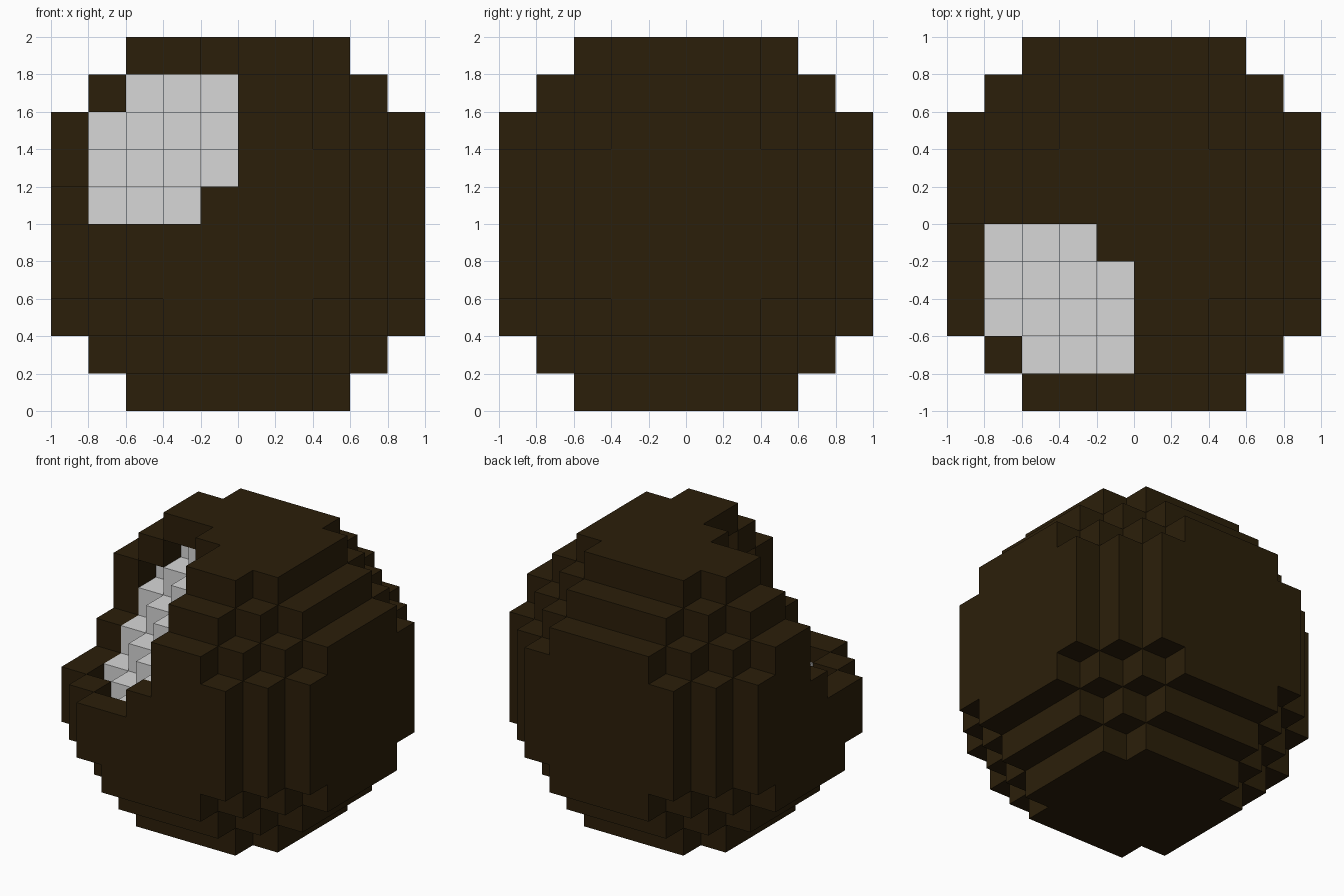
import bpy, bmesh
from mathutils import Vector

cube = bpy.data.objects.get("Cube")
if cube:
    bpy.data.objects.remove(cube, do_unlink=True)

UNIT = 0.2                        # edge of one block
HUSK_R2 = 30.0                    # squared radii, in blocks
FLESH_R2 = 22.0
FLESH_HALF = 4.0                  # flesh never reaches the outermost layer


def material(name, rgb):
    m = bpy.data.materials.new(name)
    m.use_nodes = True
    m.diffuse_color = (*rgb, 1)
    bsdf = m.node_tree.nodes["Principled BSDF"]
    bsdf.inputs["Base Color"].default_value = (*rgb, 1)
    bsdf.inputs["Roughness"].default_value = 0.9
    return m


brown = material("dark brown husk", (0.0243, 0.0132, 0.0028))
white = material("white flesh", (0.68, 0.68, 0.68))


def part_at(c):
    """Which part fills the block centred on c, if any."""
    r2 = c.length_squared
    if r2 > HUSK_R2:
        return None
    # distance toward the opened corner: front, right, up
    toward = c.z - c.x - c.y
    if r2 < FLESH_R2 and max(map(abs, c)) < FLESH_HALF:
        return "flesh" if toward < 5 else None
    in_corner = c.x < 0 and c.y < 0 and c.z > 0
    return None if in_corner and toward > 6 else "husk"


steps = [i - 4.5 for i in range(10)]
blocks = {}
for x in steps:
    for y in steps:
        for z in steps:
            part = part_at(Vector((x, y, z)))
            if part:
                blocks[(x, y, z)] = part


def build(name, mat):
    """Join the visible sides of all blocks of one part."""
    bm = bmesh.new()
    for pos, part in blocks.items():
        if part != name:
            continue
        for axis in range(3):
            for sign in (-1, 1):
                n = Vector((0, 0, 0))
                n[axis] = sign
                c = Vector(pos)
                if tuple(c + n) in blocks:
                    continue
                u = Vector((0, 0, 0))
                u[(axis + 1) % 3] = 0.5
                v = n.cross(u)
                mid = c + n * 0.5
                quad = [mid + u + v, mid - u + v, mid - u - v, mid + u - v]
                bm.faces.new([bm.verts.new(p * UNIT + Vector((0, 0, 1))) for p in quad])
    bmesh.ops.remove_doubles(bm, verts=bm.verts, dist=0.001)
    mesh = bpy.data.meshes.new(name)
    bm.to_mesh(mesh)
    bm.free()
    mesh.materials.append(mat)
    bpy.context.collection.objects.link(bpy.data.objects.new(name, mesh))


# Outer shell and the stepped inside
build("husk", brown)
build("flesh", white)
